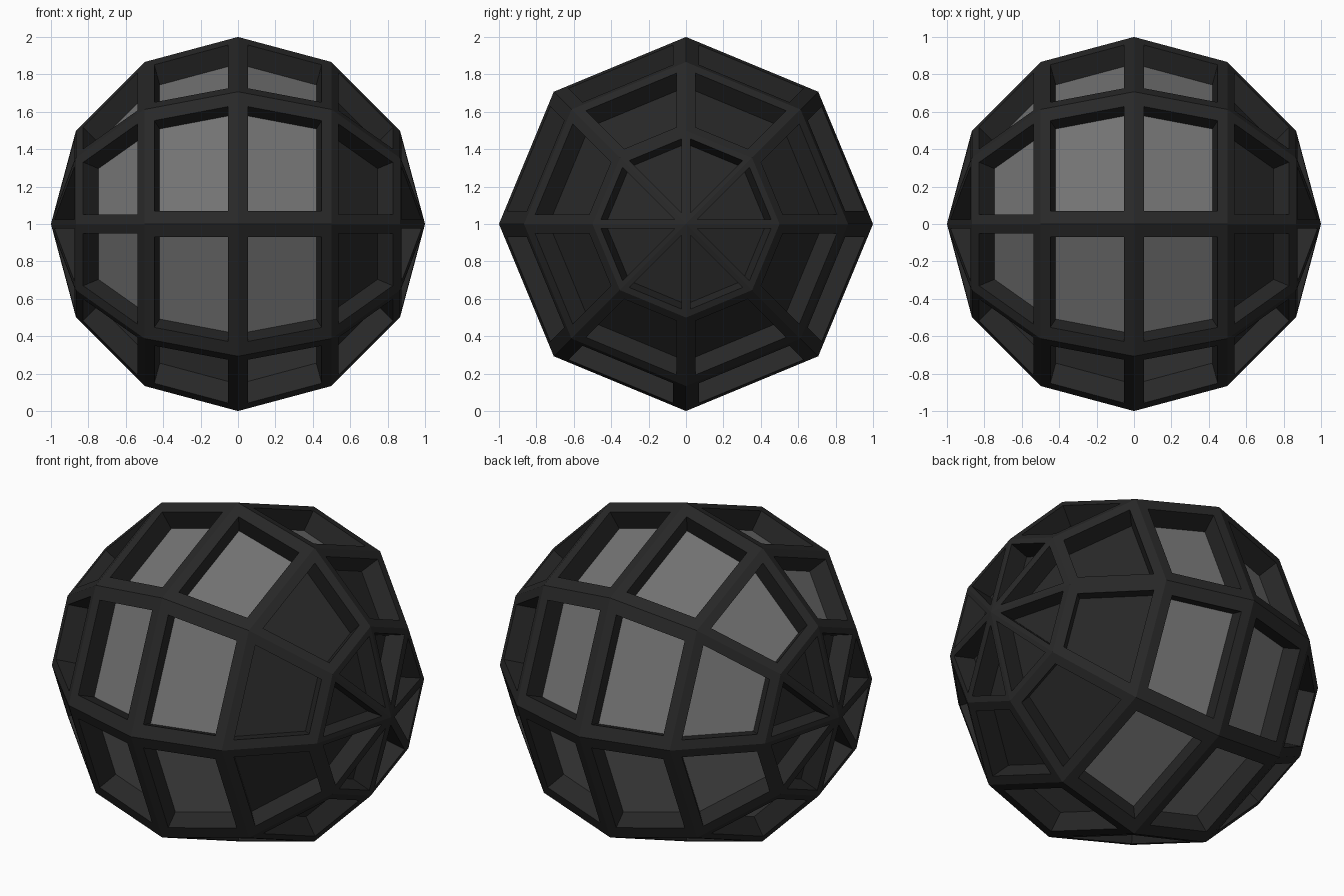
import bpy, bmesh, math
from mathutils import Matrix

cube = bpy.data.objects.get("Cube")
if cube:
    bpy.data.objects.remove(cube, do_unlink=True)

OPENING = 0.79   # size of each opening relative to its facet
DEPTH = 0.12     # how far panels sit below the frame


def material(name, value):
    mat = bpy.data.materials.new(name)
    mat.use_nodes = True
    color = (value, value, value, 1)
    mat.diffuse_color = color
    bsdf = next(n for n in mat.node_tree.nodes if n.type == 'BSDF_PRINCIPLED')
    bsdf.inputs["Base Color"].default_value = color
    bsdf.inputs["Roughness"].default_value = 0.7
    return mat


frame_mat = material("charcoal_frame", 0.021)
panel_mat = material("grey_panel", 0.17)

# Faceted ball with its poles on the x axis
bm = bmesh.new()
bmesh.ops.create_uvsphere(bm, u_segments=8, v_segments=6, radius=1,
                          matrix=Matrix.Rotation(math.pi / 2, 4, 'Y'))
bm.normal_update()
facets = [(f, f.normal.copy(), f.calc_center_median()) for f in bm.faces]

# Rim around every facet, leaving a smaller opening
bmesh.ops.inset_individual(bm, faces=[f for f, n, c in facets], thickness=0)
for face, normal, center in facets:
    for v in face.verts:
        v.co = center + (v.co - center) * OPENING

# Sink each opening into a recess with straight walls
bmesh.ops.inset_individual(bm, faces=[f for f, n, c in facets], thickness=0)
for face, normal, center in facets:
    for v in face.verts:
        v.co -= normal * DEPTH
    # Grey panels on the middle belts and the right-hand belt only
    face.material_index = 1 if -0.8 < center.x < 0.5 else 0

for face in bm.faces:
    face.smooth = False
bm.normal_update()

mesh = bpy.data.meshes.new("paneled_ball")
mesh.materials.append(frame_mat)
mesh.materials.append(panel_mat)
bm.to_mesh(mesh)
bm.free()
ball = bpy.data.objects.new("paneled_ball", mesh)
ball.location.z = 1
bpy.context.collection.objects.link(ball)
